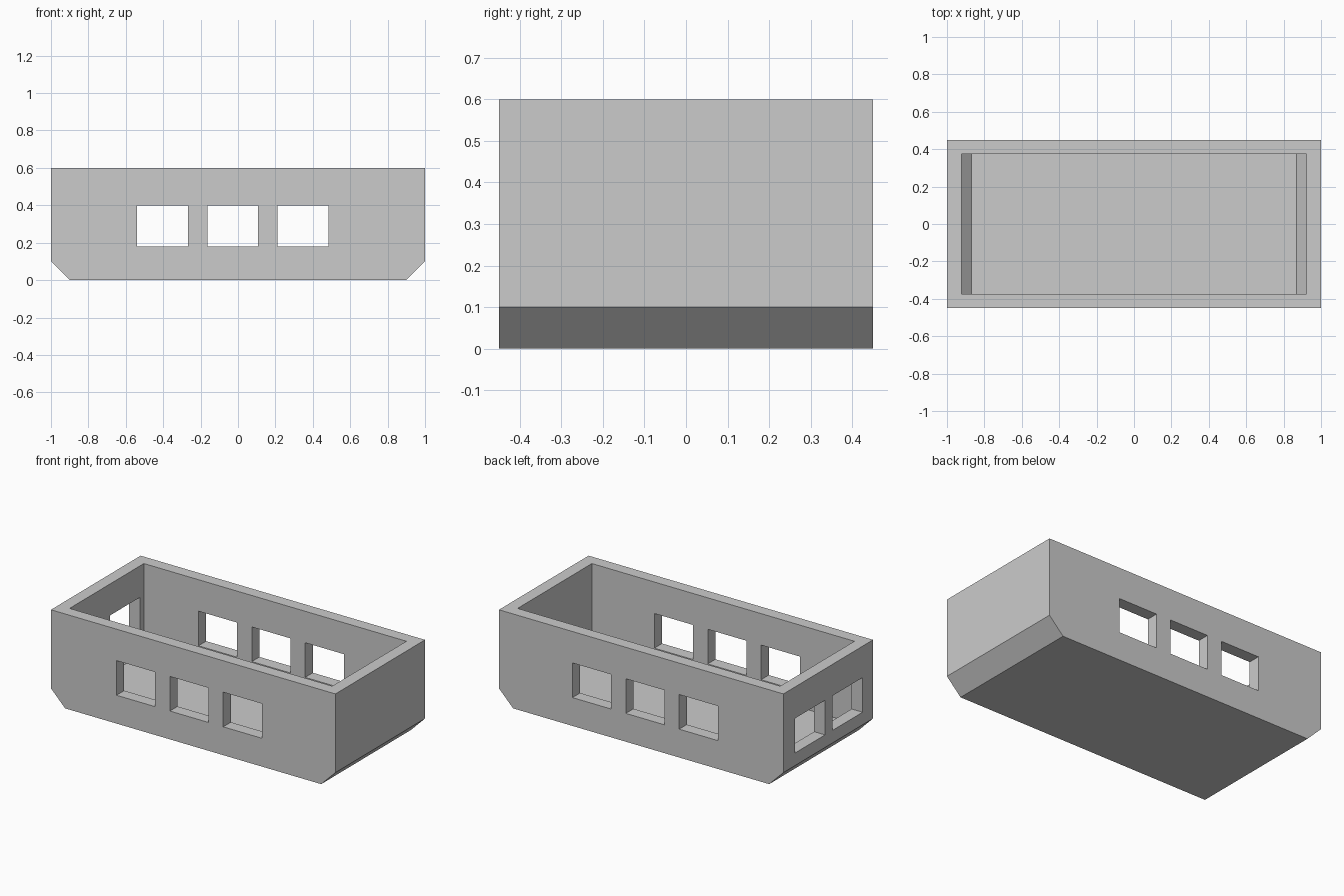
import bpy
import bmesh
from math import tan, pi

cube = bpy.data.objects.get("Cube")
if cube:
    bpy.data.objects.remove(cube, do_unlink=True)

LENGTH, DEPTH, HEIGHT = 2.0, 0.9, 0.6
CHAMFER, WALL = 0.1, 0.077
SILL, LINTEL = 0.18, 0.4

grey = bpy.data.materials.new("plain grey")
grey.use_nodes = True
grey.diffuse_color = (0.6, 0.6, 0.6, 1)
grey.node_tree.nodes["Principled BSDF"].inputs["Base Color"].default_value = (0.6, 0.6, 0.6, 1)


def prism(name, half_profile, half_depth):
    """Mirror a right-hand (x, z) profile and extrude it along y."""
    profile = half_profile + [(-x, z) for x, z in reversed(half_profile)]
    bm = bmesh.new()
    face = bm.faces.new([bm.verts.new((x, -half_depth, z)) for x, z in profile])
    grown = bmesh.ops.extrude_face_region(bm, geom=[face])["geom"]
    verts = [g for g in grown if isinstance(g, bmesh.types.BMVert)]
    bmesh.ops.translate(bm, verts=verts, vec=(0, 2 * half_depth, 0))
    bmesh.ops.recalc_face_normals(bm, faces=bm.faces)
    mesh = bpy.data.meshes.new(name)
    bm.to_mesh(mesh)
    bm.free()
    mesh.materials.append(grey)
    obj = bpy.data.objects.new(name, mesh)
    bpy.context.collection.objects.link(obj)
    return obj


def window_cutter(x, y, width, depth):
    """Box between sill and lintel height, centred on x and y."""
    cutter = prism("window_cutter", [(width / 2, SILL), (width / 2, LINTEL)], depth / 2)
    cutter.location = (x, y, 0)
    return cutter


def cut(target, cutter):
    cutter.hide_render = True
    mod = target.modifiers.new("cut", 'BOOLEAN')
    mod.operation, mod.solver, mod.object = 'DIFFERENCE', 'EXACT', cutter
    bpy.context.view_layer.update()
    bpy.context.view_layer.objects.active = target
    bpy.ops.object.modifier_apply(modifier=mod.name)
    bpy.data.objects.remove(cutter, do_unlink=True)


# Outer body with chamfered lower ends
half = LENGTH / 2
body = prism("hollow_body",
             [(half - CHAMFER, 0), (half, CHAMFER), (half, HEIGHT)], DEPTH / 2)

# Open-topped cavity, keeping the wall thickness even along the chamfers
shift = WALL * tan(pi / 8)
cut(body, prism("cavity_cutter",
                [(half - CHAMFER - shift, WALL),
                 (half - WALL, CHAMFER + shift),
                 (half - WALL, HEIGHT + 0.2)], DEPTH / 2 - WALL))

# Three windows through both long walls
for i in (-1, 0, 1):
    cut(body, window_cutter(-0.028 + 0.375 * i, 0, 0.272, DEPTH + 0.2))

# Two windows through one end wall
for y in (0.182, -0.195):
    cut(body, window_cutter(-half, y, 0.3, 0.3))
